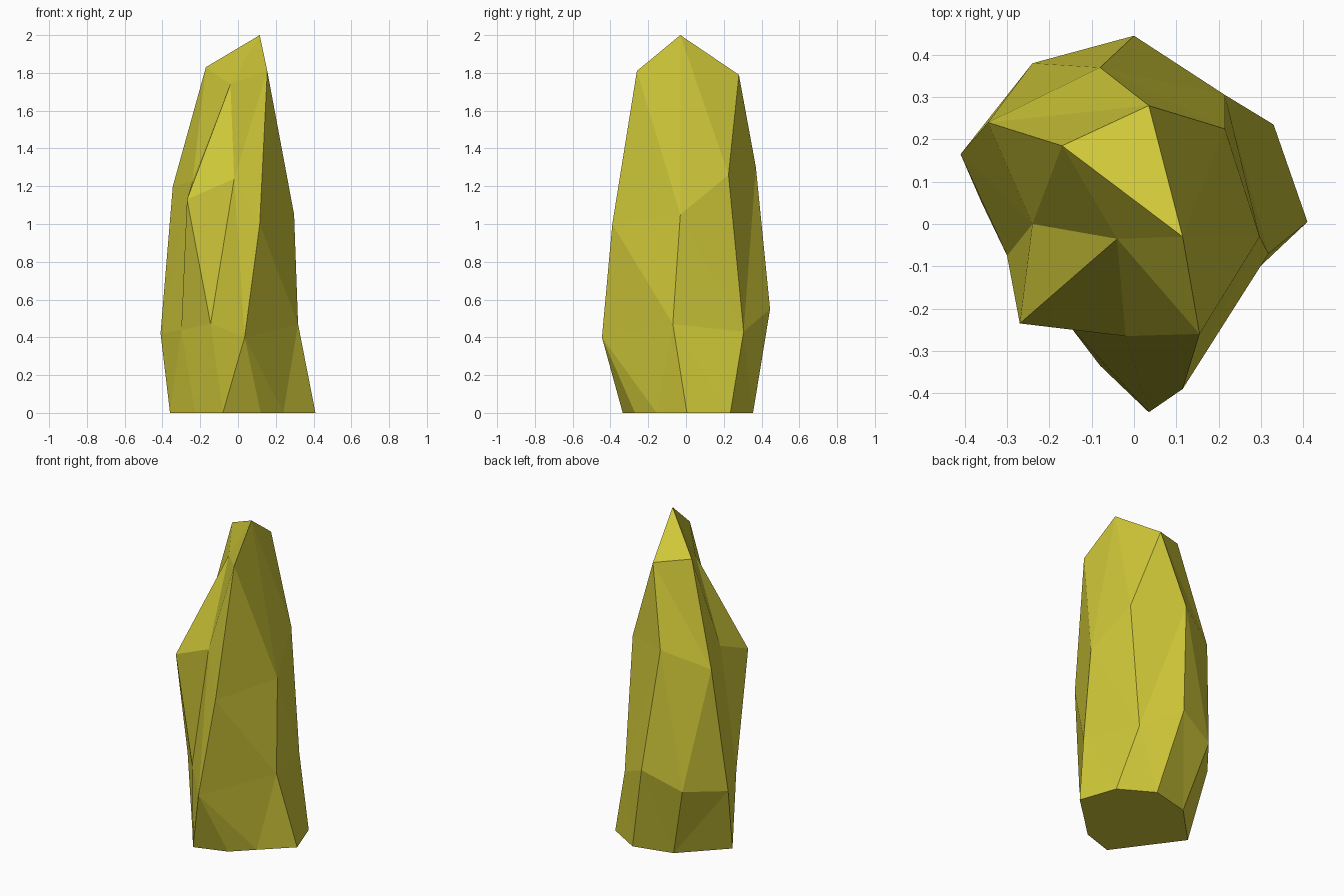
import bpy, bmesh

if "Cube" in bpy.data.objects:
    bpy.data.objects.remove(bpy.data.objects["Cube"])

# Faceted crystal: four irregular rings, counter-clockwise from the front
base = [(-.08, -.335, 0), (.12, -.27, 0), (.24, -.155, 0), (.41, .005, 0), (.33, .235, 0),
        (.125, .355, 0), (-.12, .295, 0), (-.36, .05, 0), (-.225, -.135, 0)]
lower = [(.035, -.445, .4), (.318, -.07, .47), (.215, .305, .43), (0, .445, .55),
         (-.24, .38, .45), (-.41, .165, .42), (-.30, -.075, .44), (-.145, -.25, .47)]
upper = [(.115, -.39, 1.0), (.297, -.03, 1.05), (.215, .225, 1.26), (-.08, .37, 1.3),
         (-.345, .24, 1.2), (-.24, 0, 1.23), (-.27, -.235, 1.13), (-.02, -.265, 1.24)]
tip = [(.155, -.26, 1.81), (.115, -.03, 2.0), (.035, .28, 1.79), (-.17, .185, 1.83), (-.04, -.035, 1.74)]

bm = bmesh.new()
rings = [[bm.verts.new(p) for p in ring] for ring in (base, lower, upper, tip)]


def stitch(lo, up, walk):
    """Triangulate between two rings: L steps along the lower ring, U along the upper."""
    i = j = 0
    for step in walk:
        a, b = lo[i % len(lo)], up[j % len(up)]
        if step == "L":
            i += 1
            bm.faces.new((a, lo[i % len(lo)], b))
        else:
            j += 1
            bm.faces.new((a, up[j % len(up)], b))


# Side facets
for k, walk in enumerate(("LLULLULULUULULULU", "LULUULLULULULULU", "LULULLULULLUL")):
    stitch(rings[k], rings[k + 1], walk)

# Flat base and pointed cap
bm.faces.new(rings[0][::-1])
t = rings[3]
for tri in ((1, 2, 3), (1, 3, 4), (0, 1, 4)):
    bm.faces.new([t[n] for n in tri])
bmesh.ops.recalc_face_normals(bm, faces=bm.faces)

mesh = bpy.data.meshes.new("crystal")
bm.to_mesh(mesh)
bm.free()
crystal = bpy.data.objects.new("crystal", mesh)
bpy.context.collection.objects.link(crystal)

mat = bpy.data.materials.new("yellow_crystal")
mat.diffuse_color = (.62, .57, .04, 1)
mat.use_nodes = True
mat.node_tree.nodes["Principled BSDF"].inputs["Base Color"].default_value = mat.diffuse_color
mesh.materials.append(mat)
